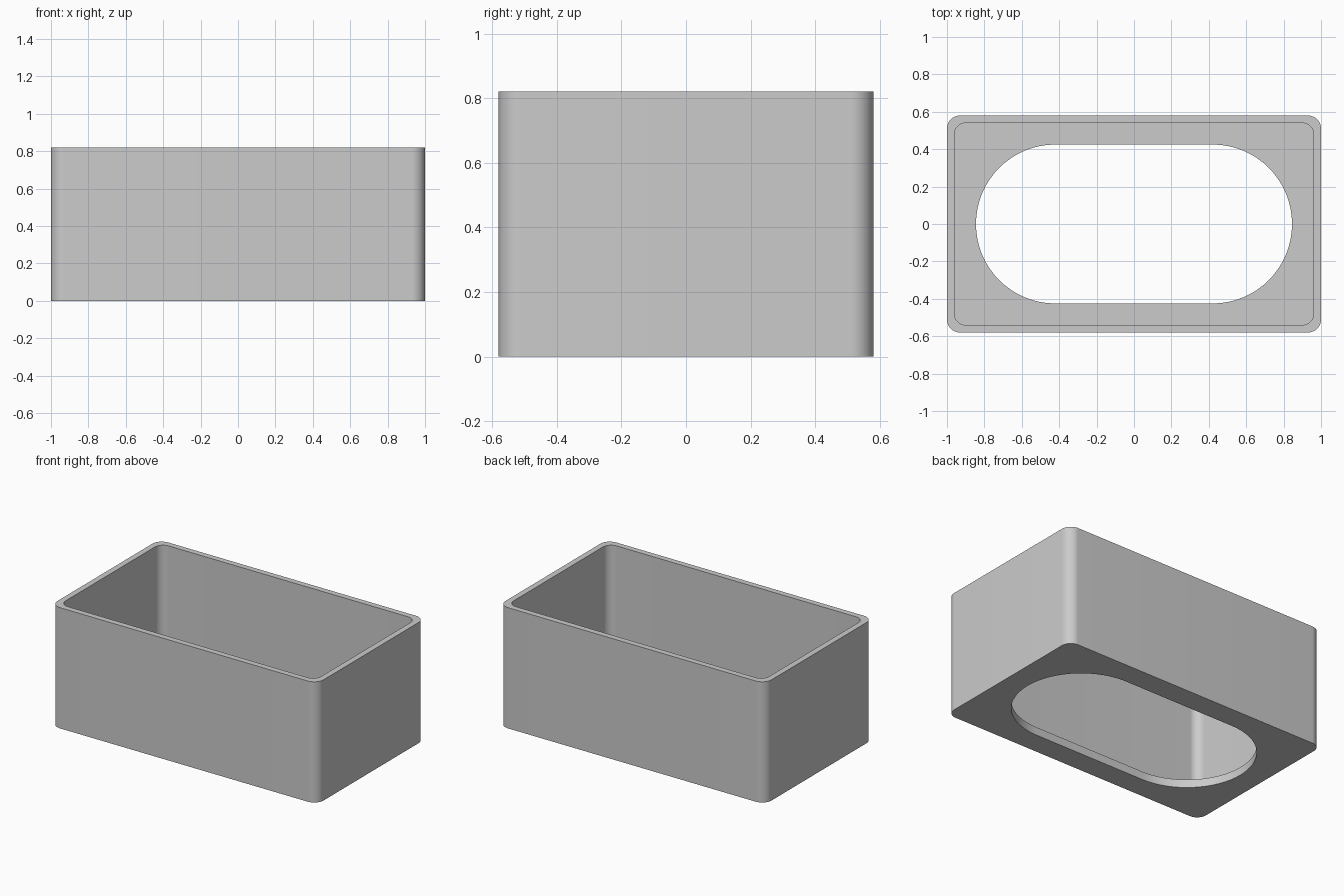
import bpy
import bmesh
from math import cos, sin, pi, radians

cube = bpy.data.objects.get("Cube")
if cube:
    bpy.data.objects.remove(cube, do_unlink=True)

HEIGHT, FLOOR, STEPS = 0.82, 0.055, 16

grey = bpy.data.materials.new("plain grey")
grey.use_nodes = True
colour = (0.6, 0.6, 0.6, 1)
grey.diffuse_color = colour
grey.node_tree.nodes["Principled BSDF"].inputs["Base Color"].default_value = colour


def rounded_ring(bm, half_x, half_y, radius, z):
    """Rounded rectangle loop with four equally divided corners."""
    ring = []
    for corner, (sx, sy) in enumerate([(1, 1), (-1, 1), (-1, -1), (1, -1)]):
        for i in range(STEPS + 1):
            a = (corner + i / STEPS) * pi / 2
            x = sx * (half_x - radius) + radius * cos(a)
            y = sy * (half_y - radius) + radius * sin(a)
            ring.append(bm.verts.new((x, y, z)))
    return ring


# Open box: outside wall, rim, inside wall, floor and slot edge
bm = bmesh.new()
outer = (1.0, 0.58, 0.07)
inner = (0.96, 0.54, 0.06)
slot = (0.845, 0.425, 0.425)
rings = [rounded_ring(bm, *shape, z) for shape, z in [
    (outer, 0), (outer, HEIGHT), (inner, HEIGHT),
    (inner, FLOOR), (slot, FLOOR), (slot, 0)]]
for k, low in enumerate(rings):
    high = rings[(k + 1) % len(rings)]
    for i in range(len(low)):
        j = (i + 1) % len(low)
        bm.faces.new((low[i], low[j], high[j], high[i]))
bmesh.ops.remove_doubles(bm, verts=bm.verts[:], dist=0.0001)
bmesh.ops.recalc_face_normals(bm, faces=bm.faces[:])

mesh = bpy.data.meshes.new("open_box")
bm.to_mesh(mesh)
bm.free()
mesh.materials.append(grey)
box = bpy.data.objects.new("open_box", mesh)
bpy.context.collection.objects.link(box)

# Smooth corners, crisp rims
bpy.ops.object.select_all(action='DESELECT')
box.select_set(True)
bpy.context.view_layer.objects.active = box
bpy.ops.object.shade_smooth_by_angle(angle=radians(30))
